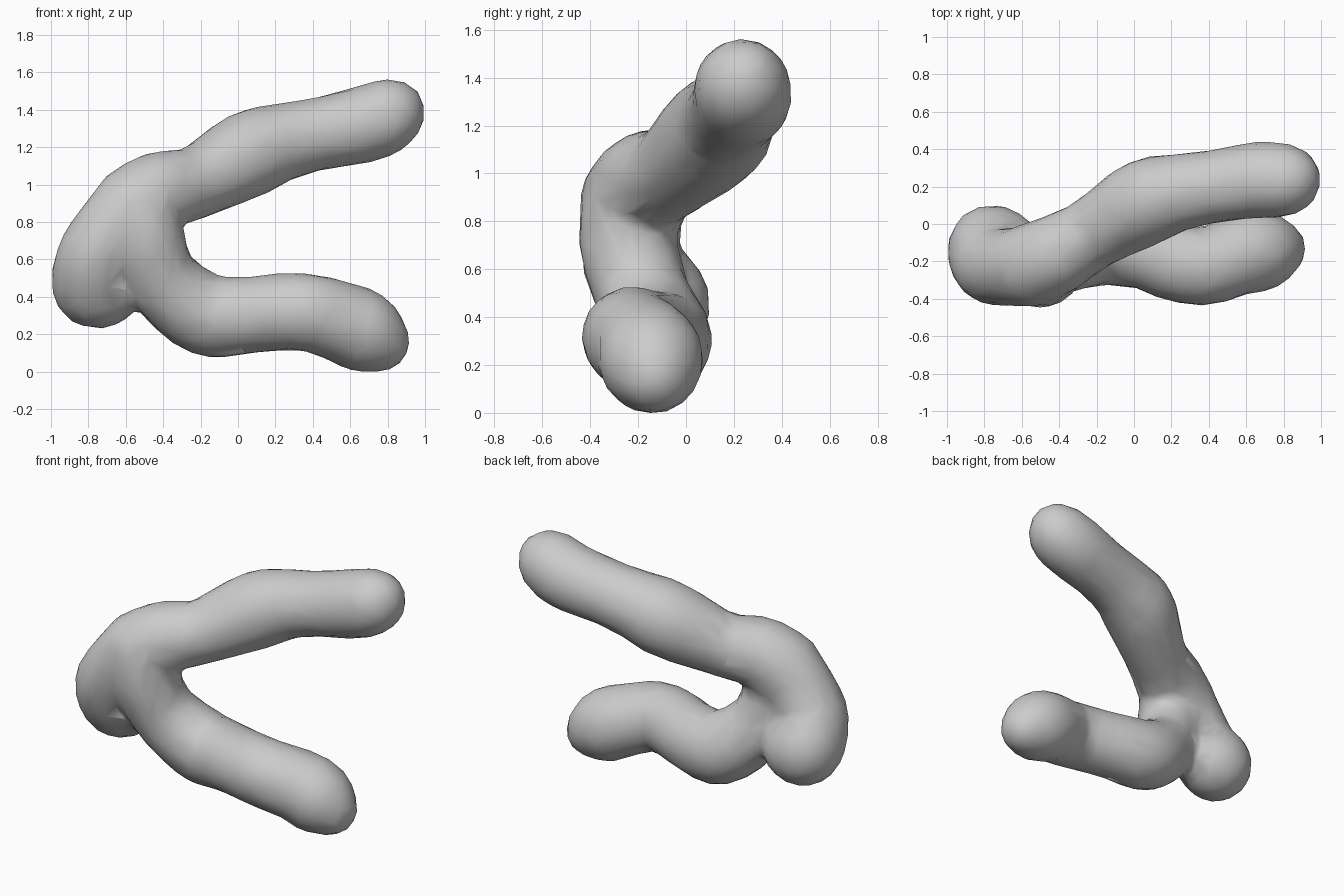
import bpy, bmesh
from mathutils import Vector, Matrix

if "Cube" in bpy.data.objects:
    bpy.data.objects.remove(bpy.data.objects["Cube"])


def spline(p, i, t):
    """Catmull-Rom interpolation of x, y, z and radius."""
    a, b, c, d = (Vector(p[max(0, min(len(p) - 1, i + k))]) for k in (-1, 0, 1, 2))
    return 0.5 * (2 * b + (c - a) * t + (2 * a - 5 * b + 4 * c - d) * t**2
                  + (3 * b - a - 3 * c + d) * t**3)


def add_tube(bm, pts, steps=6):
    """Round-ended organic tube swept through points (x, y, z, radius)."""
    for i in range(len(pts) - 1):
        for s in range(steps + 1):
            x, y, z, r = spline(pts, i, s / steps)
            bmesh.ops.create_icosphere(bm, subdivisions=3, radius=r,
                                       matrix=Matrix.Translation((x, y, z)))


# upper branch, from the bend to the right tip
upper = [(-0.55, -0.22, 0.90, 0.225), (-0.42, -0.165, 0.98, 0.215),
         (-0.22, -0.05, 1.03, 0.195), (0.05, 0.11, 1.175, 0.232),
         (0.22, 0.165, 1.24, 0.21), (0.42, 0.20, 1.285, 0.197),
         (0.66, 0.235, 1.335, 0.207), (0.785, 0.235, 1.38, 0.20),
         (0.835, 0.24, 1.41, 0.165)]
# knob hanging to the lower left of the bend
knob = [(-0.57, -0.225, 0.89, 0.215), (-0.75, -0.225, 0.65, 0.21),
        (-0.77, -0.13, 0.485, 0.228), (-0.72, -0.12, 0.465, 0.21)]
# column dropping from the bend into the lower branch
lower = [(-0.52, -0.225, 0.90, 0.215), (-0.49, -0.24, 0.72, 0.207),
         (-0.40, -0.18, 0.50, 0.20), (-0.18, -0.11, 0.325, 0.222),
         (0.05, -0.145, 0.32, 0.208), (0.22, -0.205, 0.335, 0.208),
         (0.38, -0.227, 0.33, 0.21), (0.56, -0.165, 0.28, 0.217),
         (0.66, -0.145, 0.235, 0.22), (0.755, -0.135, 0.18, 0.165)]

bm = bmesh.new()
for path in (upper, knob, lower):
    add_tube(bm, path)
mesh = bpy.data.meshes.new("branching_tube")
bm.to_mesh(mesh)
bm.free()
tube = bpy.data.objects.new("branching_tube", mesh)
bpy.context.collection.objects.link(tube)

# fuse into one skin, soften the joints, then simplify to broad facets
remesh = tube.modifiers.new("fuse", 'REMESH')
remesh.mode = 'VOXEL'
remesh.voxel_size = 0.03
soften = tube.modifiers.new("soften", 'SMOOTH')
soften.factor = 0.5
soften.iterations = 4
simplify = tube.modifiers.new("simplify", 'DECIMATE')
simplify.ratio = 0.09

# bake the modifiers and shade smooth
dg = bpy.context.evaluated_depsgraph_get()
tube.data = bpy.data.meshes.new_from_object(tube.evaluated_get(dg))
tube.modifiers.clear()
for f in tube.data.polygons:
    f.use_smooth = True

# settle on the ground
lowest = min(v.co.z for v in tube.data.vertices)
tube.data.transform(Matrix.Translation((0, 0, -lowest)))
